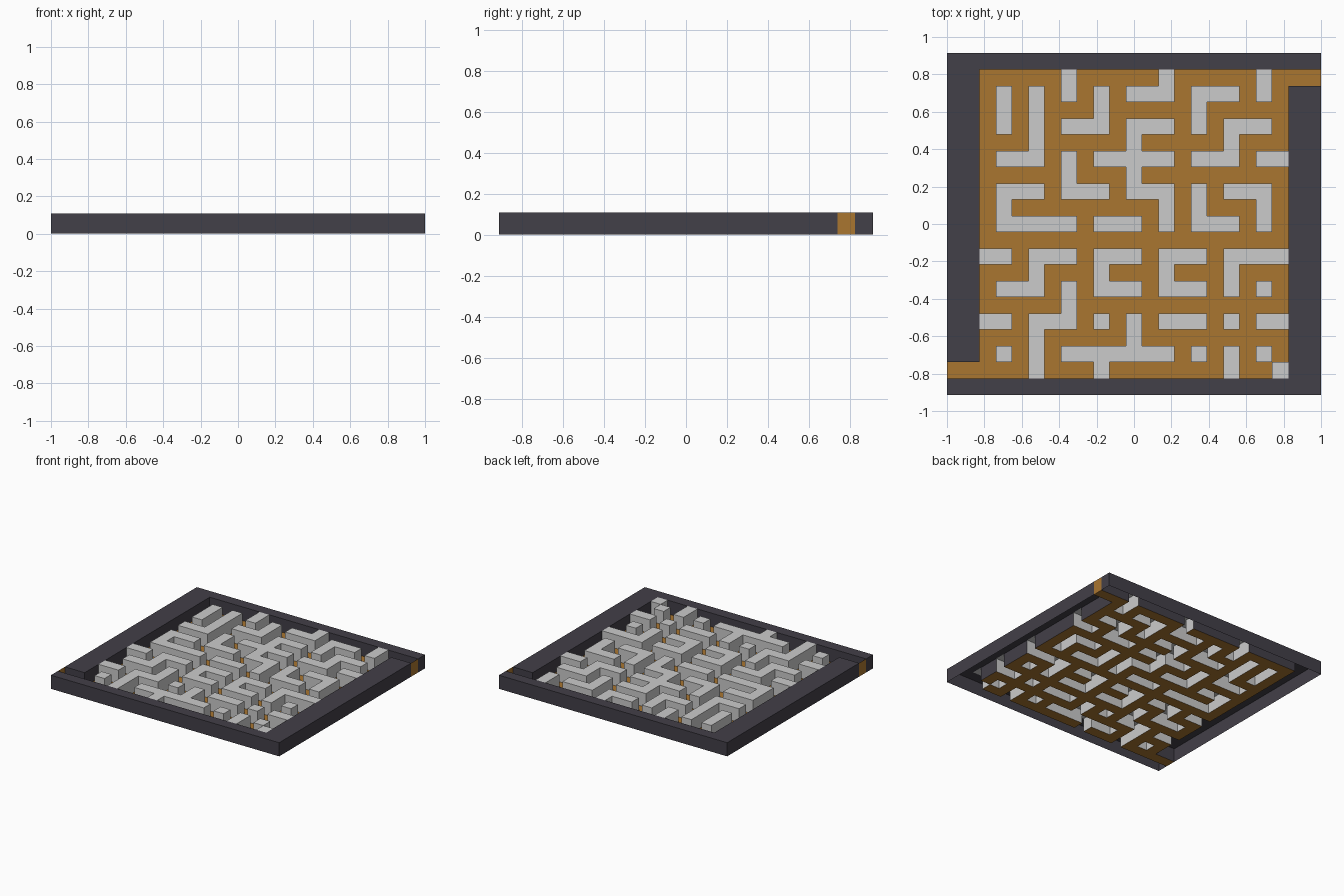
import bpy, bmesh

if "Cube" in bpy.data.objects:
    bpy.data.objects.remove(bpy.data.objects["Cube"])

# Maze plan, top row first: F frame, W inner wall, . path
INNER = [
    ".....W.....W.....W.",
    ".W.W.W.W.WWW.WWW.W.",
    ".W.W...W.....W.....",
    ".W.W.WWW.WWW.W.WWW.",
    "...W.....W.....W...",
    ".WWW.W.WWWWW.WWW.WW",
    ".....W...W.........",
    ".WWW.WWW.WWW.W.WWW.",
    ".W.........W.W...W.",
    ".WWWWW.WWW.W.WWW.W.",
    "...................",
    "WW.WWW.WWW.WWW.WWWW",
    "...W...W...W...W...",
    ".WWW.W.WWW.WWW.W.W.",
    ".....W.............",
    "WW.WWW.W.W.WWW.W.WW",
    "...W.....W.........",
    ".W.W.WWWWWWW.W.W.W.",
    "...W...W.......W..W",
]
ROWS = ["FF" + r + "FF" for r in INNER]
ROWS[0] = ROWS[0][:-2] + ".."        # exit on the right
ROWS[-1] = ".." + ROWS[-1][2:]       # entrance on the left
GRID = ["F" * 23] + ROWS + ["F" * 23]

NX, NY = 23, 21
P = 2 / NX          # cell size
H = 0.108           # wall height


def cell(r, c):
    return GRID[r][c] if 0 <= r < NY and 0 <= c < NX else None


def build(name, kind, color=None):
    """Open-bottomed shell of all cells of one kind."""
    bm = bmesh.new()
    top = 0 if kind == "." else H

    def quad(pts):
        bm.faces.new([bm.verts.new(p) for p in pts])

    for r in range(NY):
        for c in range(NX):
            if cell(r, c) != kind:
                continue
            x0, y0 = -1 + c * P, (NY / 2 - r - 1) * P
            x1, y1 = x0 + P, y0 + P
            quad([(x0, y0, top), (x1, y0, top), (x1, y1, top), (x0, y1, top)])
            # sides facing the outside, or facing a path
            for dr, dc, a, b in ((1, 0, (x0, y0), (x1, y0)), (0, 1, (x1, y0), (x1, y1)),
                                 (-1, 0, (x1, y1), (x0, y1)), (0, -1, (x0, y1), (x0, y0))):
                n = cell(r + dr, c + dc)
                if n is None or (n == "." and kind != "."):
                    quad([(*a, 0), (*b, 0), (*b, H), (*a, H)])
    bmesh.ops.remove_doubles(bm, verts=bm.verts[:], dist=1e-4)
    bmesh.ops.dissolve_limit(bm, angle_limit=0.01, verts=bm.verts[:], edges=bm.edges[:])
    bmesh.ops.triangulate(bm, faces=[f for f in bm.faces if len(f.verts) > 4])
    me = bpy.data.meshes.new(name)
    bm.to_mesh(me)
    bm.free()
    ob = bpy.data.objects.new(name, me)
    bpy.context.collection.objects.link(ob)
    if color:
        mat = bpy.data.materials.new(name + "_color")
        mat.diffuse_color = color
        mat.use_nodes = True
        mat.node_tree.nodes["Principled BSDF"].inputs["Base Color"].default_value = mat.diffuse_color
        me.materials.append(mat)


build("outer_frame", "F", (0.055, 0.05, 0.065, 1))
build("inner_walls", "W")
build("path_floor", ".", (0.40, 0.18, 0.03, 1))
